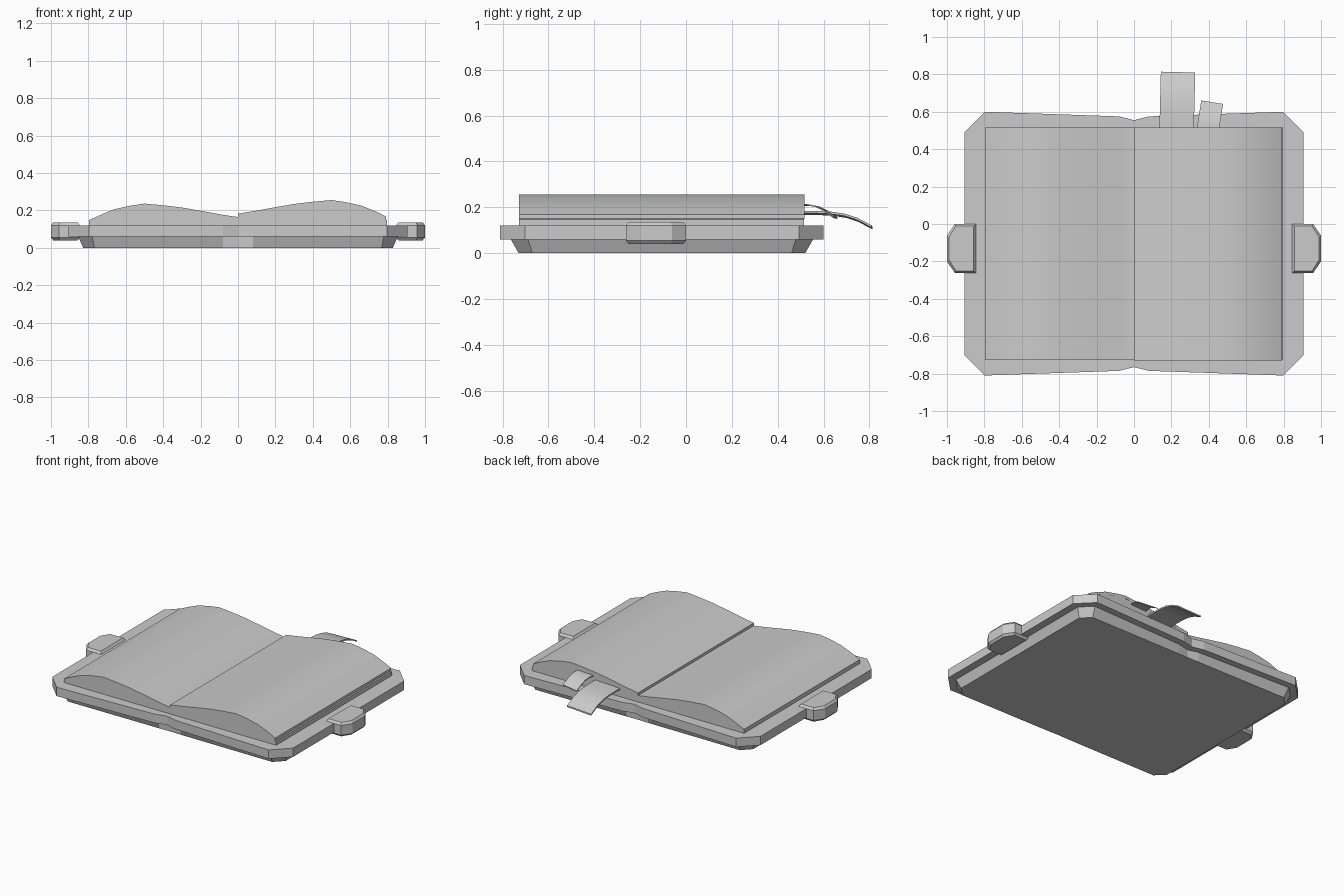
import bpy, bmesh, math

if "Cube" in bpy.data.objects:
    bpy.data.objects.remove(bpy.data.objects["Cube"])

MID_Y = -0.105


def loft(name, rings, smooth=False):
    """Closed solid through matching rings of 3D points."""
    bm = bmesh.new()
    loops = [[bm.verts.new(p) for p in ring] for ring in rings]
    n = len(loops[0])
    for a, b in zip(loops, loops[1:]):
        for i in range(n):
            j = (i + 1) % n
            bm.faces.new((a[i], a[j], b[j], b[i]))
    bm.faces.new(loops[0][::-1])
    bm.faces.new(loops[-1])
    bmesh.ops.recalc_face_normals(bm, faces=bm.faces)
    mesh = bpy.data.meshes.new(name)
    bm.to_mesh(mesh)
    bm.free()
    obj = bpy.data.objects.new(name, mesh)
    bpy.context.collection.objects.link(obj)
    if smooth:
        bpy.ops.object.select_all(action='DESELECT')
        obj.select_set(True)
        bpy.context.view_layer.objects.active = obj
        bpy.ops.object.shade_smooth_by_angle(angle=math.radians(25))
    return obj


def cover_ring(hx, hy, cut, notch, z):
    """Chamfered rectangle, nipped in at the spine."""
    q = [(hx, hy - cut), (hx - cut, hy), (0.08, hy - notch * 0.55)]
    upper = q + [(0, hy - notch)] + [(-x, y) for x, y in reversed(q)]
    lower = [(-x, -y) for x, y in upper]
    return [(x, y + MID_Y, z) for x, y in upper + lower]


# Cover board and the tapered base beneath it
loft("cover_board", [cover_ring(0.905, 0.705, 0.108, 0.045, z) for z in (0.06, 0.12)])
loft("cover_base", [cover_ring(0.828, 0.625, 0.06, 0.004, 0),
                    cover_ring(0.855, 0.66, 0.075, 0.045, 0.062)])

# Page stack, symmetric about the spine
half = [(0.08, 0.176), (0.19, 0.196), (0.30, 0.215), (0.40, 0.227), (0.50, 0.236),
        (0.58, 0.224), (0.66, 0.206), (0.73, 0.178), (0.797, 0.147)]
top = [(-x, z) for x, z in reversed(half)] + [(0, 0.164)] + half
stack = top + [(0.797, 0.115), (-0.797, 0.115)]
loft("page_stack", [[(x, y, z) for x, z in stack] for y in (-0.728, 0.515)], True)

# Extra layer of pages on the right side
under = [(0, 0.163)] + half[:-1] + [(0.79, 0.149)]
sheet = [(x, z + 0.019) for x, z in under] + [(x, z - 0.001) for x, z in reversed(under)]
loft("right_pages", [[(x, y, z) for x, z in sheet] for y in (-0.729, 0.516)], True)


# Side clasps with bevelled rims
def clasp_ring(side, inset, z):
    shape = [(0.845, 0), (0.958, 0), (1.0, -0.062), (1.0, -0.2), (0.958, -0.262), (0.845, -0.262)]
    cx, cy = 0.9225, -0.131
    kx, ky = 1 - inset / 0.0775, 1 - inset / 0.131
    return [(side * (cx + (x - cx) * kx), cy + (y - cy) * ky, z) for x, y in shape]


for label, side in (("left", -1), ("right", 1)):
    loft(label + "_clasp", [clasp_ring(side, i, z) for i, z in
                            ((0.012, 0.04), (0, 0.054), (0, 0.12), (0.012, 0.135))])


# Ribbon bookmarks: path gives distance and height, lean turns them in plan
def ribbon(name, x0, width, lean, path, thick, tilt):
    c, s = math.cos(lean), math.sin(lean)
    rings = []
    for d, z in path:
        ring = []
        for u, t in ((-1, 0), (1, 0), (1, -thick), (-1, -thick)):
            w = u * width / 2
            ring.append((x0 + w * c + d * s, 0.515 - w * s + d * c, z + t + u * tilt))
        rings.append(ring)
    loft(name, rings, True)


ribbon("long_bookmark", 0.228, 0.184, 0.025,
       [(-0.03, 0.18), (0.06, 0.18), (0.12, 0.177), (0.18, 0.168), (0.235, 0.15), (0.297, 0.117)],
       0.01, 0.004)
ribbon("short_bookmark", 0.396, 0.118, 0.16,
       [(-0.03, 0.213), (0.02, 0.213), (0.06, 0.205), (0.095, 0.187), (0.138, 0.157)],
       0.006, 0.002)
